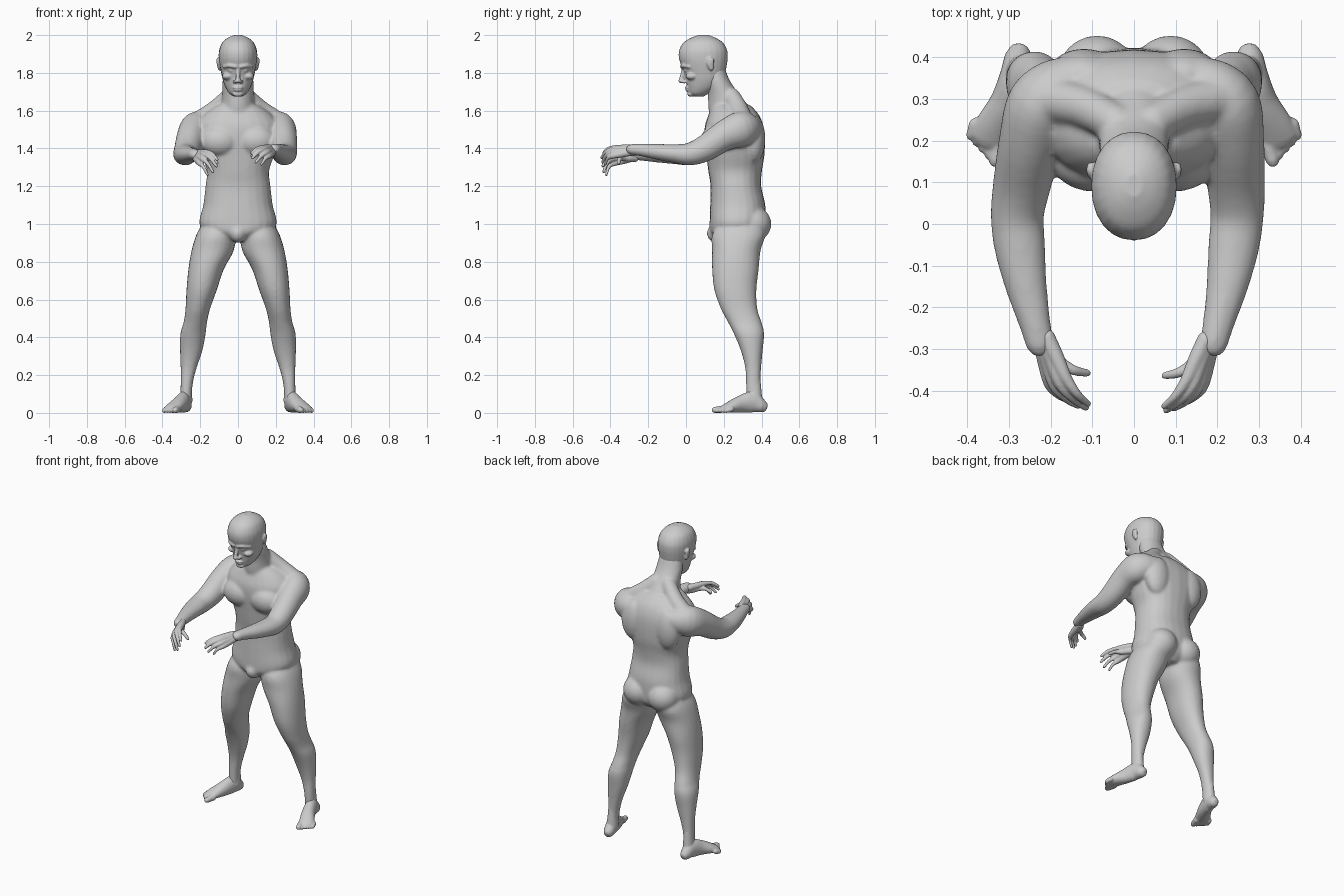
import bpy, bmesh, math
from mathutils import Vector, Matrix

SEG = 24


def spline(rows, n=4):
    """Catmull-Rom interpolation of rows of numbers."""
    out = []
    for i in range(len(rows) - 1):
        p = [rows[max(i - 1, 0)], rows[i], rows[i + 1], rows[min(i + 2, len(rows) - 1)]]
        for k in range(n):
            t = k / n
            out.append([0.5 * (2 * b + (c - a) * t + (2 * a - 5 * b + 4 * c - d) * t * t
                               + (3 * b - a - 3 * c + d) * t ** 3) for a, b, c, d in zip(*p)])
    out.append(list(rows[-1]))
    return out


def skin(bm, rings):
    """Closed tube through rings of points."""
    vs = [[bm.verts.new(p) for p in r] for r in rings]
    for a, b in zip(vs, vs[1:]):
        for i in range(SEG):
            j = (i + 1) % SEG
            bm.faces.new((a[i], a[j], b[j], b[i]))
    bm.faces.new(vs[0])
    bm.faces.new(vs[-1])


def stack(bm, rows, s=1, e=2.0):
    """Horizontal slices: (z, x0, x1, y_front, y_back)."""
    rings = []
    for z, x0, x1, y0, y1 in spline(rows):
        ring = []
        for i in range(SEG):
            c, q = math.cos(math.tau * i / SEG), math.sin(math.tau * i / SEG)
            ring.append((s * ((x0 + x1) / 2 + (x1 - x0) / 2 * math.copysign(abs(c) ** (2 / e), c)),
                         (y0 + y1) / 2 + (y1 - y0) / 2 * math.copysign(abs(q) ** (2 / e), q), z))
        rings.append(ring)
    skin(bm, rings)


def limb(bm, rows, s=1):
    """Round-ended tube along a path: (x, y, z, r_side, r_up)."""
    rows = [r if len(r) == 5 else (*r, r[3]) for r in rows]
    pts = spline(rows)
    pos = [Vector((s * p[0], p[1], p[2])) for p in pts]
    d = (pos[-1] - pos[0]).normalized()
    ref = Vector((0, 1, 0)) if abs(d.z) > 0.8 else Vector((0, 0, 1))
    rings = []
    last = len(pts) - 1
    for i, p in enumerate(pts):
        t = (pos[min(i + 1, last)] - pos[max(i - 1, 0)]).normalized()
        side = t.cross(ref).normalized()
        up = side.cross(t)
        steps = [(0, 1)]
        if i == 0:
            steps = [(-0.92, 0.38), (-0.7, 0.7), (0, 1)]
        if i == last:
            steps = [(0, 1), (0.7, 0.7), (0.92, 0.38)]
        for off, k in steps:
            c = pos[i] + t * off * min(p[3], p[4])
            rings.append([c + side * p[3] * k * math.cos(math.tau * j / SEG)
                          + up * p[4] * k * math.sin(math.tau * j / SEG) for j in range(SEG)])
    skin(bm, rings)


def blob(bm, c, r, s=1):
    m = Matrix.Translation((s * c[0], c[1], c[2])) @ Matrix.Diagonal((*r, 1))
    bmesh.ops.create_uvsphere(bm, u_segments=24, v_segments=16, radius=1, matrix=m)


def finish(bm, name, voxel, iters):
    """Fuse overlapping volumes into one smooth skin."""
    bmesh.ops.recalc_face_normals(bm, faces=bm.faces)
    me = bpy.data.meshes.new(name)
    bm.to_mesh(me)
    bm.free()
    ob = bpy.data.objects.new(name, me)
    bpy.context.collection.objects.link(ob)
    rm = ob.modifiers.new("fuse", 'REMESH')
    rm.mode = 'VOXEL'
    rm.voxel_size = voxel
    rm.use_smooth_shade = True
    sm = ob.modifiers.new("relax", 'SMOOTH')
    sm.factor = 0.5
    sm.iterations = iters


# torso and neck
bm = bmesh.new()
torso = [(.91, .06, .17, .37), (.95, .15, .13, .41), (1.0, .205, .125, .42), (1.1, .184, .128, .42),
         (1.2, .172, .13, .398), (1.28, .165, .118, .402), (1.36, .19, .108, .415),
         (1.45, .215, .098, .418), (1.52, .22, .10, .41), (1.58, .18, .12, .385), (1.63, .11, .14, .34)]
stack(bm, [(z, -w, w, a, b) for z, w, a, b in torso], e=2.3)
neck = [(1.54, .11, .13, .38), (1.62, .09, .118, .335), (1.69, .084, .115, .28),
        (1.76, .082, .10, .232), (1.84, .07, .09, .2)]
stack(bm, [(z, -w, w, a, b) for z, w, a, b in neck])
blob(bm, (0, .165, .95), (.045, .055, .05))
for s in (1, -1):
    # chest, shoulder slope, shoulder blade, buttock
    blob(bm, (.095, .155, 1.44), (.105, .078, .085), s)
    limb(bm, [(.04, .24, 1.68, .045), (.12, .28, 1.605, .05), (.21, .3, 1.54, .055)], s)
    blob(bm, (.12, .36, 1.45), (.085, .06, .13), s)
    blob(bm, (.088, .352, 1.0), (.098, .1, .095), s)
    # leg
    stack(bm, [(1.03, .05, .17, .2, .38), (.95, .015, .218, .14, .42), (.86, .022, .246, .138, .395),
               (.76, .075, .263, .138, .385), (.65, .112, .273, .15, .373), (.55, .148, .278, .185, .378),
               (.48, .164, .288, .222, .4), (.42, .171, .305, .253, .414), (.33, .188, .307, .29, .406),
               (.24, .218, .304, .313, .398), (.15, .24, .304, .318, .395), (.05, .245, .306, .32, .41)], s, 2.15)
    # arm
    o = 0 if s > 0 else 1
    arm = [(.17, .33, 1.51, .075, .08), (.218, .285, 1.5, .085, .095), (.236, .2, 1.465, .076, .08),
           (.244, .1, 1.4, .07, .07), (.247, .02, 1.37, .064, .06), (.238, -.06, 1.373, .061, .05),
           (.223, -.15, 1.382, .05, .042), (.202, -.24, 1.392, .038, .033), (.19, -.29, 1.395, .034, .029)]
    limb(bm, [(x + o * .035 * min(1, max(0, (.3 - y) / .3)), y, z - o * .028 * max(0, -y / .29), a, b)
              for x, y, z, a, b in arm], s)
finish(bm, "body", .008, 9)

# head
bm = bmesh.new()
head = [(1.674, .022, .045, .09), (1.69, .045, .018, .12), (1.72, .065, .008, .165), (1.76, .08, .0, .195),
        (1.8, .089, -.01, .208), (1.84, .097, -.026, .216), (1.88, .102, -.038, .221), (1.92, .1, -.036, .218),
        (1.96, .084, -.014, .196), (1.985, .055, .025, .158), (2.0, .02, .065, .12)]
stack(bm, [(z, -w, w, a, b) for z, w, a, b in head], e=2.15)
limb(bm, [(0, -.012, 1.82, .01), (0, -.026, 1.762, .012)])
blob(bm, (0, -.022, 1.757), (.018, .019, .012))
blob(bm, (0, .01, 1.722), (.028, .018, .007))
blob(bm, (0, .012, 1.709), (.025, .017, .007))
blob(bm, (0, .025, 1.688), (.028, .018, .015))
for s in (1, -1):
    limb(bm, [(.012, -.022, 1.832, .01), (.045, -.014, 1.838, .01), (.075, .018, 1.832, .008)], s)
    blob(bm, (.055, .03, 1.782), (.03, .032, .02), s)
    blob(bm, (.036, .002, 1.812), (.015, .012, .008), s)
    blob(bm, (.016, -.01, 1.753), (.011, .014, .009), s)
    limb(bm, [(.098, .135, 1.82, .008, .012), (.103, .128, 1.85, .01, .02), (.104, .132, 1.872, .01, .018)], s)
finish(bm, "head", .005, 4)

# hands: (knuckle, tip, radius)
fingers = [((.125, -.375, 1.403), (.072, -.437, 1.375), .0105), ((.139, -.388, 1.395), (.077, -.446, 1.35), .011),
           ((.152, -.393, 1.378), (.095, -.442, 1.327), .0105), ((.164, -.388, 1.36), (.124, -.428, 1.315), .0095),
           ((.14, -.335, 1.38), (.074, -.363, 1.362), .012)]
for s, name in ((1, "hand_one"), (-1, "hand_two")):
    bm = bmesh.new()

    def fit(p):
        return tuple(p) if s > 0 else (p[0] + .038, p[1] + .006, 1.368 + (p[2] - 1.395) * 1.35)

    for i, (k, t, r) in enumerate(fingers):
        mid = [(a + b) / 2 for a, b in zip(k, t)]
        mid[1] -= .007
        mid[2] += .008
        start = (.182 + .005 * (i - 2) * (i < 4), -.275, 1.4 - .005 * i)
        palm = [(a + b) / 2 for a, b in zip(start, k)]
        limb(bm, [(*fit(start), .02), (*fit(palm), .019), (*fit(k), .0145),
                  (*fit(mid), r), (*fit(t), r * .75)], s)
    finish(bm, name, .004, 3)

# feet with toes
for s, name in ((1, "foot_one"), (-1, "foot_two")):
    bm = bmesh.new()
    limb(bm, [(.277, .4, .036, .033, .036), (.286, .35, .056, .037, .056), (.306, .29, .046, .04, .046),
              (.335, .235, .031, .045, .031), (.35, .2, .021, .044, .02)], s)
    limb(bm, [(.273, .36, .18, .027, .034), (.275, .365, .06, .034, .04)], s)
    for i in range(5):
        f = i / 4
        r = .0165 if i == 0 else .0125
        limb(bm, [(.318 + .062 * f, .2 + .04 * f, .02, r + .003),
                  (.332 + .058 * f, .152 + .06 * f, r - .001, r)], s)
    finish(bm, name, .005, 3)
